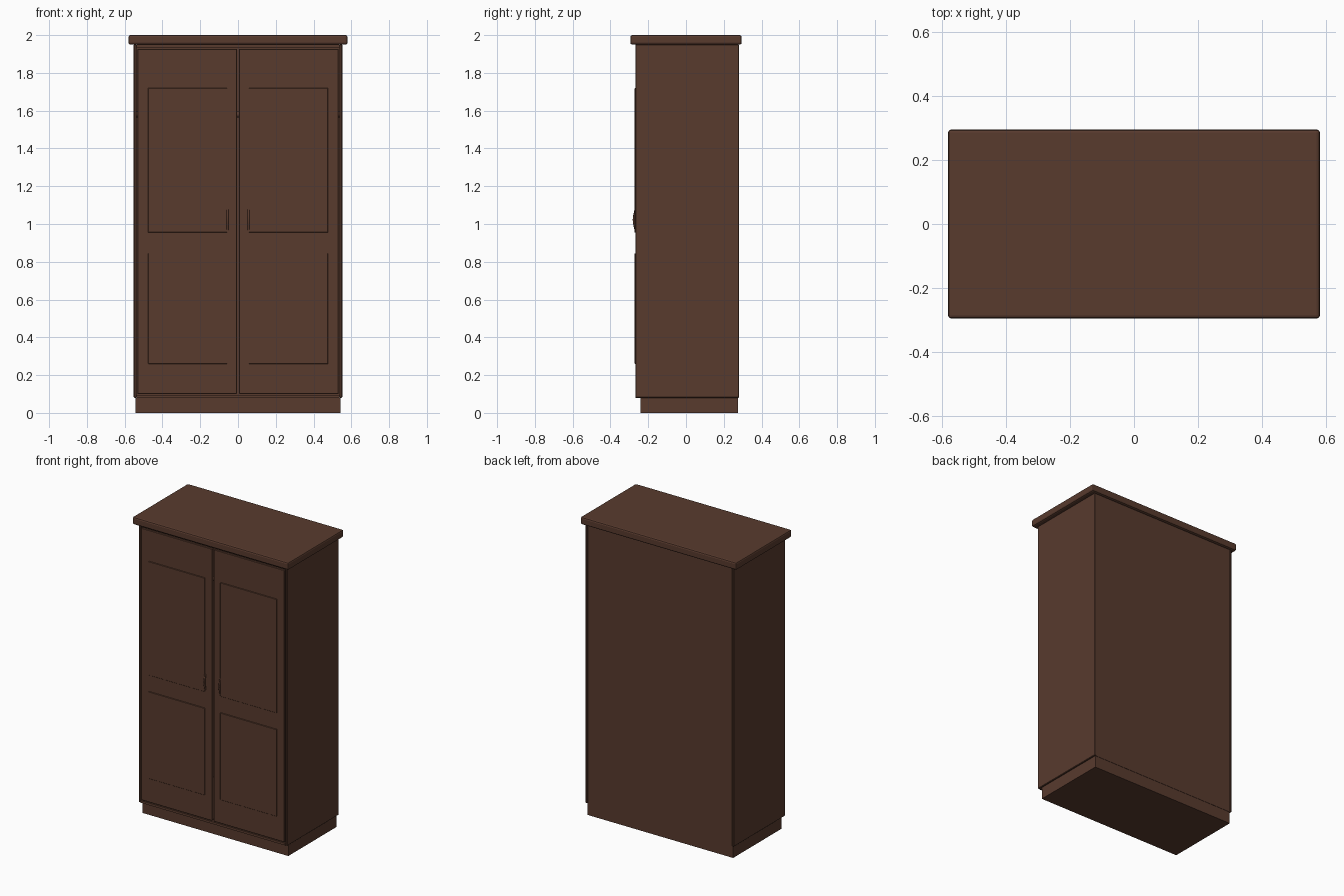
import bpy

old = bpy.data.objects.get("Cube")
if old:
    bpy.data.objects.remove(old, do_unlink=True)

wood = bpy.data.materials.new("dark_brown_wood")
wood.use_nodes = True
BROWN = (0.098, 0.043, 0.027, 1)
wood.diffuse_color = BROWN
bsdf = wood.node_tree.nodes["Principled BSDF"]
bsdf.inputs["Base Color"].default_value = BROWN
bsdf.inputs["Roughness"].default_value = 0.7


def box(name, x, y, z, bevel=0.0, segments=1):
    """Box spanning the given (min, max) ranges, with optional bevelled edges."""
    bpy.ops.mesh.primitive_cube_add(size=1, location=[sum(r) / 2 for r in (x, y, z)])
    ob = bpy.context.object
    ob.name = name
    ob.scale = [r[1] - r[0] for r in (x, y, z)]
    bpy.ops.object.transform_apply(location=False, rotation=False, scale=True)
    ob.data.materials.append(wood)
    if bevel:
        mod = ob.modifiers.new("bevel", 'BEVEL')
        mod.width = bevel
        mod.segments = segments
    return ob


W, T = 0.552, 0.015           # carcass half width, board thickness
FRONT, BACK = -0.267, 0.28
LOW, HIGH = 0.08, 1.95
IN = W - T

# Base and cornice
box("plinth", (-0.542, 0.542), (-0.24, 0.274), (0, LOW))
box("top_board", (-0.58, 0.58), (-0.295, 0.295), (HIGH, 2.0), 0.01, 2)

# Carcass
box("carcass_floor", (-IN, IN), (FRONT, BACK - 0.004), (LOW, LOW + T))
box("carcass_ceiling", (-IN, IN), (FRONT, BACK - 0.004), (HIGH - T, HIGH))
box("back_panel", (-IN, IN), (BACK - 0.016, BACK - 0.004), (LOW + T, HIGH - T))

# Hanging rail inside
bpy.ops.mesh.primitive_cylinder_add(vertices=16, radius=0.015, depth=2 * IN,
                                    location=(0, 0, 1.58), rotation=(0, 1.5708, 0))
rail = bpy.context.object
rail.name = "hanging_rail"
rail.data.materials.append(wood)
bpy.ops.object.shade_smooth_by_angle()

for side, s in (("left", 1), ("right", -1)):
    def span(a, b):
        return tuple(sorted((s * a, s * b)))

    box(side + "_side_board", span(IN, W), (FRONT, BACK), (LOW, HIGH), 0.003)
    # Door with two raised panels
    box(side + "_door", span(0.006, IN - 0.005), (FRONT, FRONT + 0.02),
        (LOW + T + 0.005, HIGH - T - 0.008), 0.002)
    for level, z in (("lower", (0.26, 0.845)), ("upper", (0.955, 1.72))):
        box(f"{side}_{level}_panel", span(0.057, 0.477),
            (FRONT - 0.005, FRONT + 0.004), z, 0.002)
    # Bowed handle
    path = bpy.data.curves.new(side + "_handle", 'CURVE')
    path.dimensions = '3D'
    path.bevel_depth = 0.006
    path.bevel_resolution = 2
    path.use_fill_caps = True
    spline = path.splines.new('BEZIER')
    spline.bezier_points.add(2)
    for p, (y, z) in zip(spline.bezier_points,
                         ((FRONT, 0.968), (FRONT - 0.009, 1.022), (FRONT, 1.076))):
        p.co = (s * 0.056, y, z)
        p.handle_left_type = p.handle_right_type = 'AUTO'
    handle = bpy.data.objects.new(side + "_handle", path)
    bpy.context.collection.objects.link(handle)
    path.materials.append(wood)
